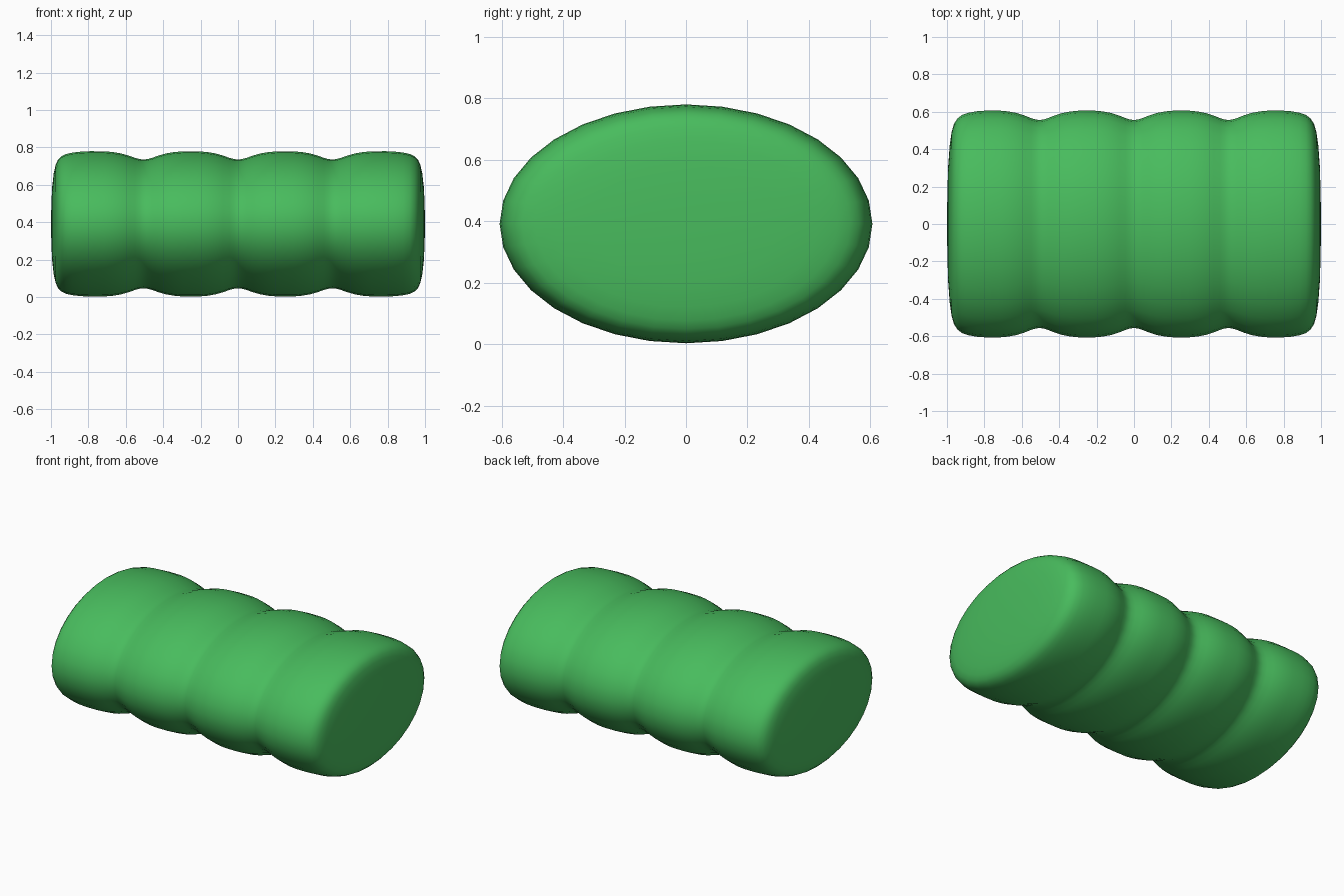
import bpy, bmesh
from math import sin, cos, pi

if "Cube" in bpy.data.objects:
    bpy.data.objects.remove(bpy.data.objects["Cube"])

SIDES = 32
HALF_Y, HALF_Z = 0.607, 0.389
CENTRE_Z = 0.391

# End cap: (x, scale of the full ellipse)
cap = [(0.998, 0.25), (0.994, 0.5), (0.985, 0.7), (0.975, 0.81), (0.963, 0.88),
       (0.945, 0.928), (0.92, 0.96), (0.885, 0.98), (0.84, 0.993), (0.79, 0.999)]
# Groove: (distance from groove centre, depth)
groove = [(0.0, 0.047), (0.02, 0.045), (0.045, 0.038), (0.08, 0.025),
          (0.12, 0.013), (0.165, 0.005), (0.21, 0.001)]


def cap_rings():
    return [(x, HALF_Y * s, HALF_Z * s) for x, s in cap]


def groove_rings(centre):
    rings = []
    for d, depth in groove:
        for sign in ({1} if d == 0 else (1, -1)):
            rings.append((centre + sign * d, HALF_Y - depth * 1.08, HALF_Z - depth * 0.95))
    return rings


# All cross-sections from left to right
rings = cap_rings() + [(-x, ry, rz) for x, ry, rz in cap_rings()]
for c in (-0.505, 0.0, 0.505):
    rings += groove_rings(c)
rings.sort()

# Skin the ribbed body through the rings
bm = bmesh.new()
loops = []
for x, ry, rz in rings:
    loops.append([bm.verts.new((x, ry * sin(2 * pi * i / SIDES),
                                CENTRE_Z + rz * cos(2 * pi * i / SIDES)))
                  for i in range(SIDES)])
for a, b in zip(loops, loops[1:]):
    for i in range(SIDES):
        j = (i + 1) % SIDES
        bm.faces.new((a[i], a[j], b[j], b[i]))

# Domed ends close to a central point
for x, loop in ((-1.0, loops[0]), (1.0, loops[-1])):
    tip = bm.verts.new((x, 0, CENTRE_Z))
    for i in range(SIDES):
        bm.faces.new((loop[i], loop[(i + 1) % SIDES], tip))
bmesh.ops.recalc_face_normals(bm, faces=bm.faces[:])
for f in bm.faces:
    f.smooth = True

mesh = bpy.data.meshes.new("ribbed_body")
bm.to_mesh(mesh)
bm.free()
body = bpy.data.objects.new("ribbed_body", mesh)
bpy.context.collection.objects.link(body)

# Green colour
green = bpy.data.materials.new("green")
green.diffuse_color = (0.065, 0.5, 0.11, 1)
green.use_nodes = True
green.node_tree.nodes["Principled BSDF"].inputs["Base Color"].default_value = green.diffuse_color
mesh.materials.append(green)
